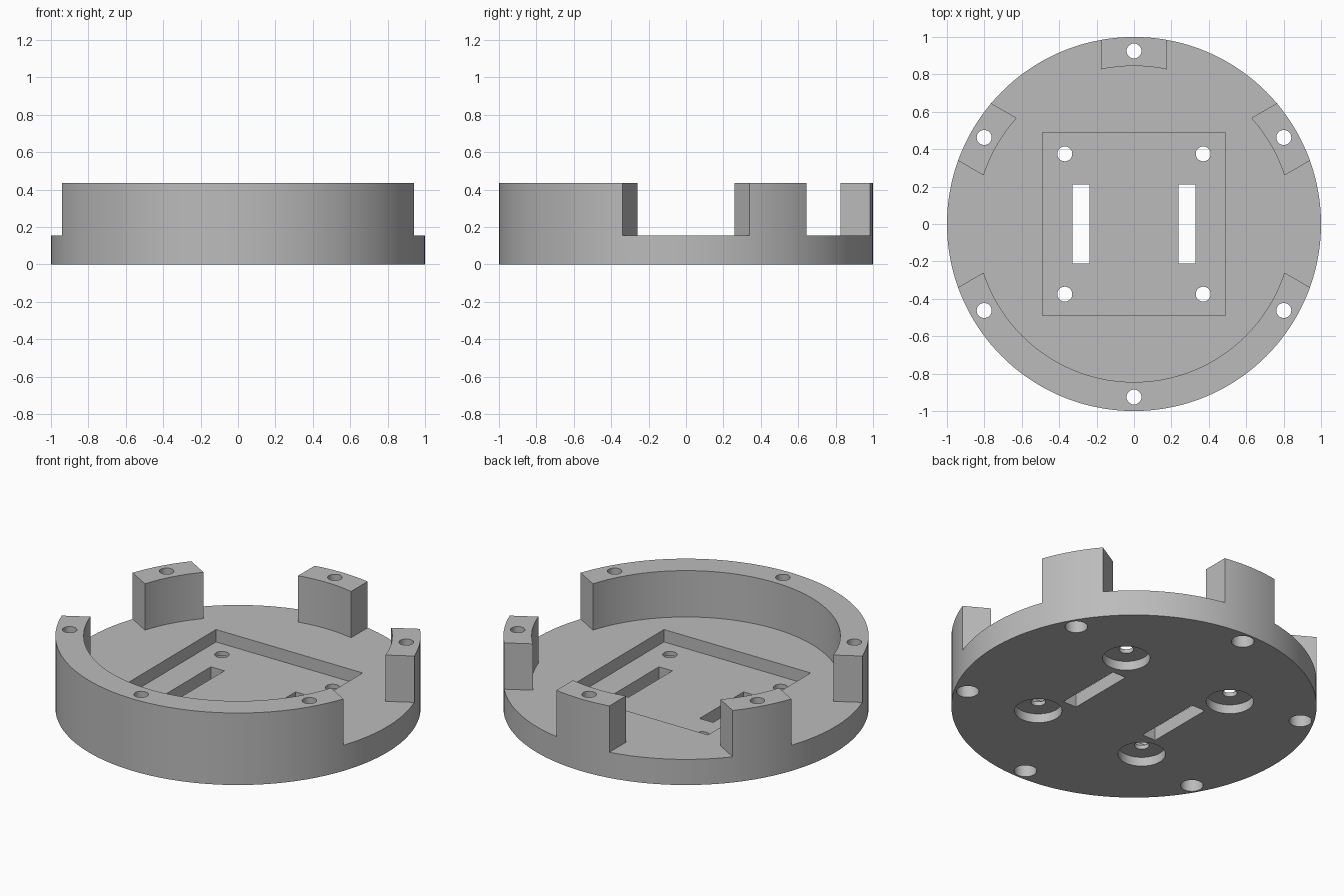
import bpy, bmesh
from math import radians, sin, cos, pi
from mathutils import Vector

cube = bpy.data.objects.get("Cube")
if cube:
    bpy.data.objects.remove(cube, do_unlink=True)

BASE_TOP, RIM_TOP, POCKET_FLOOR = 0.155, 0.435, 0.08
RIM_INNER, BOLT_CIRCLE, POST_HALF = 0.845, 0.925, 0.177

grey = bpy.data.materials.new("plain grey")
grey.use_nodes = True
grey.diffuse_color = (0.5, 0.5, 0.5, 1)
grey.node_tree.nodes["Principled BSDF"].inputs["Base Color"].default_value = (0.5, 0.5, 0.5, 1)


def prism(name, outline, z0, z1):
    """Extrude a counter-clockwise outline from z0 to z1."""
    bm = bmesh.new()
    face = bm.faces.new([bm.verts.new((x, y, z0)) for x, y in outline])
    top = bmesh.ops.extrude_face_region(bm, geom=[face])["geom"]
    verts = [v for v in top if isinstance(v, bmesh.types.BMVert)]
    bmesh.ops.translate(bm, verts=verts, vec=(0, 0, z1 - z0))
    bmesh.ops.recalc_face_normals(bm, faces=bm.faces)
    mesh = bpy.data.meshes.new(name)
    bm.to_mesh(mesh)
    bm.free()
    mesh.materials.append(grey)
    obj = bpy.data.objects.new(name, mesh)
    bpy.context.collection.objects.link(obj)
    return obj


def circle(x, y, r, n):
    return [(x + r * cos(2 * pi * i / n), y + r * sin(2 * pi * i / n)) for i in range(n)]


def rect(x, y, hx, hy):
    return [(x - hx, y - hy), (x + hx, y - hy), (x + hx, y + hy), (x - hx, y + hy)]


def cut(outline, z0, z1):
    """Subtract a prism from the housing."""
    cutter = prism("cutter", outline, z0, z1)
    cutter.hide_render = True
    mod = housing.modifiers.new("cut", "BOOLEAN")
    mod.operation, mod.solver, mod.object = "DIFFERENCE", "EXACT", cutter
    bpy.ops.object.modifier_apply(modifier=mod.name)
    bpy.data.objects.remove(cutter, do_unlink=True)


# Full round body
housing = prism("round_housing", circle(0, 0, 1, 144), 0, RIM_TOP)
bpy.context.view_layer.objects.active = housing
housing.select_set(True)

# Hollow inside the rim
cut(circle(0, 0, RIM_INNER, 144), BASE_TOP, 1)

# Openings that leave three posts and the front wall, with parallel post sides
for start in (-30, 30, 90, 150):
    a, m, b = (Vector((cos(radians(start + d)), sin(radians(start + d)))) for d in (0, 30, 60))
    apex = m * POST_HALF / sin(radians(30))
    cut([apex, apex + a * 2, m * 3, apex + b * 2], BASE_TOP, 1)

# Square pocket and its two slots
cut(rect(0, 0, 0.49, 0.49), POCKET_FLOOR, 1)
for side in (-1, 1):
    cut(rect(side * 0.283, 0, 0.045, 0.21), -1, 1)

# Pocket screw holes, counterbored from below
for sx in (-1, 1):
    for sy in (-1, 1):
        cut(circle(sx * 0.37, sy * 0.375, 0.04, 32), -1, 1)
        cut(circle(sx * 0.37, sy * 0.375, 0.13, 48), -1, 0.055)

# Rim bolt holes, counterbored from below
for i in range(6):
    angle = radians(30 + 60 * i)
    x, y = BOLT_CIRCLE * cos(angle), BOLT_CIRCLE * sin(angle)
    cut(circle(x, y, 0.04, 32), -1, 1)
    cut(circle(x, y, 0.062, 32), -1, 0.22)

bpy.ops.object.shade_smooth_by_angle(angle=radians(30))
